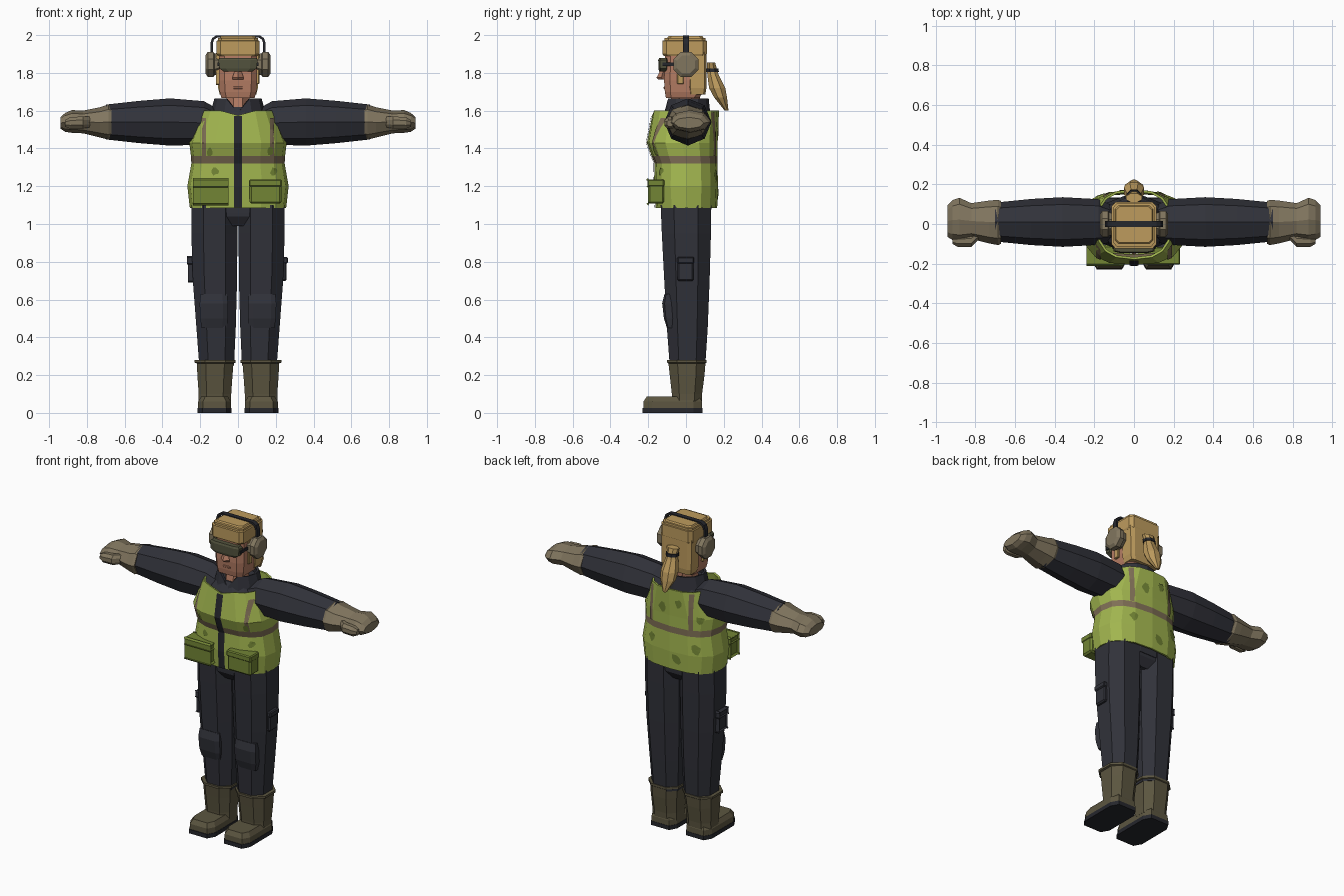
import bpy, bmesh, math, random
from mathutils import Vector
from mathutils.bvhtree import BVHTree

random.seed(4)
if "Cube" in bpy.data.objects:
    bpy.data.objects.remove(bpy.data.objects["Cube"])


def paint(name, r, g, b):
    m = bpy.data.materials.new(name)
    m.use_nodes = True
    col = [(c / 255) ** 2.2 for c in (r, g, b)] + [1]
    m.diffuse_color = col
    m.node_tree.nodes["Principled BSDF"].inputs["Base Color"].default_value = col
    return m


GREEN = paint("vest green", 160, 180, 80)
MOSS = paint("pocket green", 114, 132, 56)
NAVY = paint("charcoal cloth", 52, 53, 60)
BLACK = paint("black rubber", 42, 43, 48)
TAUPE = paint("taupe glove", 128, 117, 95)
OLIVE = paint("boot olive", 92, 86, 66)
HAIR = paint("blonde hair", 188, 154, 94)
SKIN = paint("skin", 180, 124, 100)
BAND = paint("dull stripe", 126, 110, 86)
LENS = paint("goggle lens", 84, 84, 64)


def finish(name, bm, *mats):
    bmesh.ops.recalc_face_normals(bm, faces=bm.faces)
    me = bpy.data.meshes.new(name)
    bm.to_mesh(me)
    bm.free()
    for m in mats:
        me.materials.append(m)
    ob = bpy.data.objects.new(name, me)
    bpy.context.collection.objects.link(ob)
    return ob


def loft(name, rings, mat, n=8, p=2, turn=0.5, axis="Z", s=1, cap=True):
    """Skin rings of (along, centre a, centre b, radius a, radius b)."""
    unit = []
    for i in range(n):
        t = (i + turn) * math.tau / n
        c, q = math.cos(t), math.sin(t)
        unit.append((math.copysign(abs(c) ** (2 / p), c), math.copysign(abs(q) ** (2 / p), q)))
    top_a, top_b = max(u[0] for u in unit), max(u[1] for u in unit)
    bm, loops = bmesh.new(), []
    for t, a, b, ra, rb in rings:
        pts = [(a + ra * u / top_a, b + rb * v / top_b) for u, v in unit]
        co = [(u, v, t) if axis == "Z" else (t, u, v) for u, v in pts]
        loops.append([bm.verts.new((s * x, y, z)) for x, y, z in co])
    for lo, hi in zip(loops, loops[1:]):
        for i in range(n):
            j = (i + 1) % n
            bm.faces.new((lo[i], lo[j], hi[j], hi[i]))
    if cap:
        bm.faces.new(loops[0])
        bm.faces.new(loops[-1])
    return finish(name, bm, mat)


def box(name, centre, size, mat, bevel=0.0, s=1):
    bm = bmesh.new()
    bmesh.ops.create_cube(bm, size=1)
    for v in bm.verts:
        v.co = Vector([c + k * d for c, k, d in zip(centre, v.co, size)])
        v.co.x *= s
    if bevel:
        bmesh.ops.bevel(bm, geom=bm.edges[:], offset=bevel, segments=1, affect="EDGES")
    return finish(name, bm, mat)


def shell(ob, thickness, offset=-1):
    mod = ob.modifiers.new("thickness", "SOLIDIFY")
    mod.thickness, mod.offset = thickness, offset


# Torso, pelvis and collar
loft("jacket_body", [(1.06, 0, 0, .22, .13), (1.4, 0, 0, .2, .14),
                     (1.56, 0, 0, .165, .13), (1.62, 0, .005, .11, .1)], NAVY, n=12)
loft("pelvis", [(.99, 0, 0, .15, .09), (1.04, 0, 0, .225, .125), (1.12, 0, 0, .235, .13)], NAVY, p=3)
collar = loft("collar", [(1.57, 0, .005, .15, .125), (1.665, 0, .005, .125, .115)],
              NAVY, n=12, turn=0, cap=False)
for v in collar.data.vertices:
    if v.co.z > 1.6 and v.co.y < -.1:
        v.co.z = 1.59
shell(collar, .015)

# Vest with reflective belt
vest = loft("vest", [(1.085, 0, .002, .255, .163), (1.2, 0, 0, .268, .17), (1.32, 0, 0, .247, .166),
                     (1.36, 0, -.008, .249, .174), (1.43, 0, -.02, .258, .187),
                     (1.6, 0, -.002, .19, .177)], GREEN, n=16, p=2.6, turn=0, cap=False)
vest.data.materials.append(BAND)
for f in vest.data.polygons:
    f.material_index = int(1.32 < f.center.z < 1.36)
for v in vest.data.vertices:
    if v.co.z > 1.59 and abs(v.co.x) < .01 and v.co.y < 0:
        v.co.z = 1.575
tree = BVHTree.FromPolygons([v.co for v in vest.data.vertices], [f.vertices[:] for f in vest.data.polygons])
shell(vest, .012)


def on_vest(x, z, side, lift=.005):
    hit = tree.ray_cast(Vector((x, side, z)), Vector((0, -side, 0)))[0]
    return Vector((x, hit.y + side * lift, z)) if hit else Vector((x, side * .1, z))


def strip(name, x, half, heights, side, mat):
    bm = bmesh.new()
    rows = [[bm.verts.new(on_vest(x + k * half, z, side)) for k in (-1, 0, 1)] for z in heights]
    for lo, hi in zip(rows, rows[1:]):
        for i in (0, 1):
            bm.faces.new((lo[i], lo[i + 1], hi[i + 1], hi[i]))
    finish(name, bm, mat)


def stain(x, z, side, size):
    bm = bmesh.new()
    mid = bm.verts.new(on_vest(x, z, side))
    rim = []
    for i in range(9):
        a, r = i * math.tau / 9, size * random.uniform(.6, 1.15)
        rim.append(bm.verts.new(on_vest(x + .8 * r * math.cos(a), z + r * math.sin(a), side)))
    for i in range(9):
        bm.faces.new((mid, rim[i], rim[(i + 1) % 9]))
    finish("vest_stain", bm, MOSS)


strip("zipper", 0, .022, (1.088, 1.2, 1.32, 1.36, 1.43, 1.572), -1, BLACK)
for s in (1, -1):
    strip("front_brace", .18 * s, .011, (1.36, 1.43, 1.5, 1.56), -1, BAND)
    strip("back_brace", .14 * s, .013, (1.36, 1.43, 1.51, 1.59), 1, BAND)
for x, z, side, size in ((-.15, 1.385, -1, .025), (.17, 1.39, -1, .025), (-.12, 1.28, -1, .025),
                         (.19, 1.28, -1, .025), (.05, 1.47, 1, .035), (-.19, 1.43, 1, .03),
                         (.13, 1.26, 1, .035), (-.05, 1.16, 1, .04), (-.06, 1.52, 1, .03),
                         (-.17, 1.24, 1, .035)):
    stain(x, z, side, size)

for s in (1, -1):
    # Vest pockets
    box("vest_pocket", (.145, -.158, 1.17), (.168, .085, .125), MOSS, .01, s)
    box("pocket_flap", (.145, -.16, 1.217), (.174, .09, .038), MOSS, .006, s)

    # Sleeve and glove
    loft("sleeve", [(.1, 0, 1.53, .09, .075), (.18, .01, 1.535, .115, .115), (.36, .01, 1.54, .125, .125),
                    (.52, .01, 1.54, .116, .112), (.7, .01, 1.54, .098, .092)], NAVY, turn=0, axis="X", s=s)
    loft("glove", [(.67, .008, 1.54, .108, .088), (.685, .008, 1.54, .114, .094),
                   (.73, .01, 1.538, .108, .08), (.82, .015, 1.54, .09, .06), (.88, .022, 1.543, .11, .06),
                   (.915, .02, 1.538, .1, .05), (.94, .015, 1.535, .08, .03)],
         TAUPE, turn=0, axis="X", s=s)
    loft("thumb", [(.78, -.05, 1.54, .025, .028), (.82, -.085, 1.538, .03, .032),
                   (.89, -.088, 1.535, .027, .03), (.915, -.085, 1.533, .015, .018)],
         TAUPE, axis="X", s=s)

    # Trouser leg, knee pad and thigh pocket
    loft("trouser_leg", [(.25, .113, .008, .092, .094), (.45, .116, .007, .104, .108),
                         (.7, .122, .005, .117, .12), (.95, .125, .002, .122, .13),
                         (1.1, .125, 0, .12, .134)], NAVY, p=2.4, s=s)
    loft("knee_pad", [(.45, .126, -.083, .066, .018), (.5, .127, -.087, .074, .03),
                      (.58, .128, -.09, .075, .036), (.63, .128, -.09, .07, .024)], NAVY, p=4, s=s)
    box("thigh_pocket", (.235, -.002, .76), (.045, .085, .125), NAVY, .008, s)
    box("thigh_flap", (.238, -.002, .808), (.054, .09, .035), NAVY, .006, s)

    # Boot
    loft("boot_shaft", [(.05, .122, .005, .086, .078), (.1, .122, .005, .086, .08),
                        (.2, .122, .006, .093, .092), (.262, .121, .005, .097, .098),
                        (.266, .121, .004, .108, .104), (.28, .121, .004, .108, .104)],
         OLIVE, p=2.6, s=s)
    loft("boot_foot", [(.025, .124, -.07, .088, .156), (.06, .124, -.07, .087, .155),
                       (.087, .124, -.069, .07, .138)], OLIVE, p=5, s=s)
    loft("boot_sole", [(0, .124, -.071, .09, .159), (.026, .124, -.071, .09, .159)], BLACK, p=5, s=s)

    # Ear defender cup, goggle strap and hair lock
    loft("ear_cup", [(.09, 0, 1.845, .05, .05), (.125, 0, 1.845, .058, .058), (.13, 0, 1.845, .066, .066),
                     (.16, 0, 1.845, .066, .066), (.172, 0, 1.845, .048, .048)], TAUPE, axis="X", s=s)
    box("goggle_strap", (.102, -.06, 1.845), (.012, .13, .018), BLACK, 0, s)
    box("hair_lock", (.104, -.03, 1.82), (.018, .035, .16), HAIR, .004, s)

# Head
loft("neck", [(1.54, 0, -.03, .045, .075), (1.6, 0, -.01, .06, .08), (1.7, 0, 0, .06, .075)], SKIN)
loft("head", [(1.667, 0, -.018, .088, .088), (1.7, 0, -.01, .097, .102), (1.76, 0, -.01, .101, .106),
              (1.93, 0, -.01, .1, .1)], SKIN, p=5)
nose = loft("nose", [(1.765, 0, -.125, .028, .022), (1.775, 0, -.13, .03, .026),
                     (1.83, 0, -.115, .01, .012)], SKIN, n=4, turn=0)
box("mouth", (0, -.114, 1.722), (.05, .008, .012), SKIN, .002)

# Goggles
loft("goggles", [(1.808, 0, -.12, .075, .022), (1.822, 0, -.12, .098, .026),
                 (1.868, 0, -.12, .104, .027), (1.88, 0, -.12, .095, .022)], LENS, p=4)

# Hair with stepped crown, back block and ponytail
loft("hair_crown", [(1.89, 0, -.006, .108, .112), (1.9, 0, -.007, .113, .117), (1.97, 0, -.007, .113, .117),
                    (1.972, 0, -.005, .105, .108), (1.985, 0, -.005, .105, .108),
                    (1.986, 0, -.003, .095, .096), (1.994, 0, -.003, .09, .09)], HAIR, p=9)
loft("hair_back", [(1.685, 0, .06, .097, .042), (1.72, 0, .06, .105, .048),
                   (1.91, 0, .06, .108, .049)], HAIR, p=7)
loft("ponytail", [(1.855, 0, .132, .04, .022), (1.815, 0, .138, .03, .027), (1.79, 0, .143, .036, .03),
                  (1.72, 0, .165, .05, .043), (1.67, 0, .183, .046, .034), (1.6, 0, .215, .012, .01)], HAIR)
loft("hair_tie", [(1.806, 0, .14, .037, .034), (1.824, 0, .137, .037, .034)], BLACK)

# Ear defender headband
arch = [(.14, 1.89), (.14, 1.955), (.132, 1.98), (.112, 1.993)]
arch += [(-x, z) for x, z in reversed(arch)]
bm = bmesh.new()
rows = [[bm.verts.new((x, y, z)) for y in (-.015, .015)] for x, z in arch]
for a, b in zip(rows, rows[1:]):
    bm.faces.new((a[0], a[1], b[1], b[0]))
shell(finish("headband", bm, BLACK), .013, 0)
